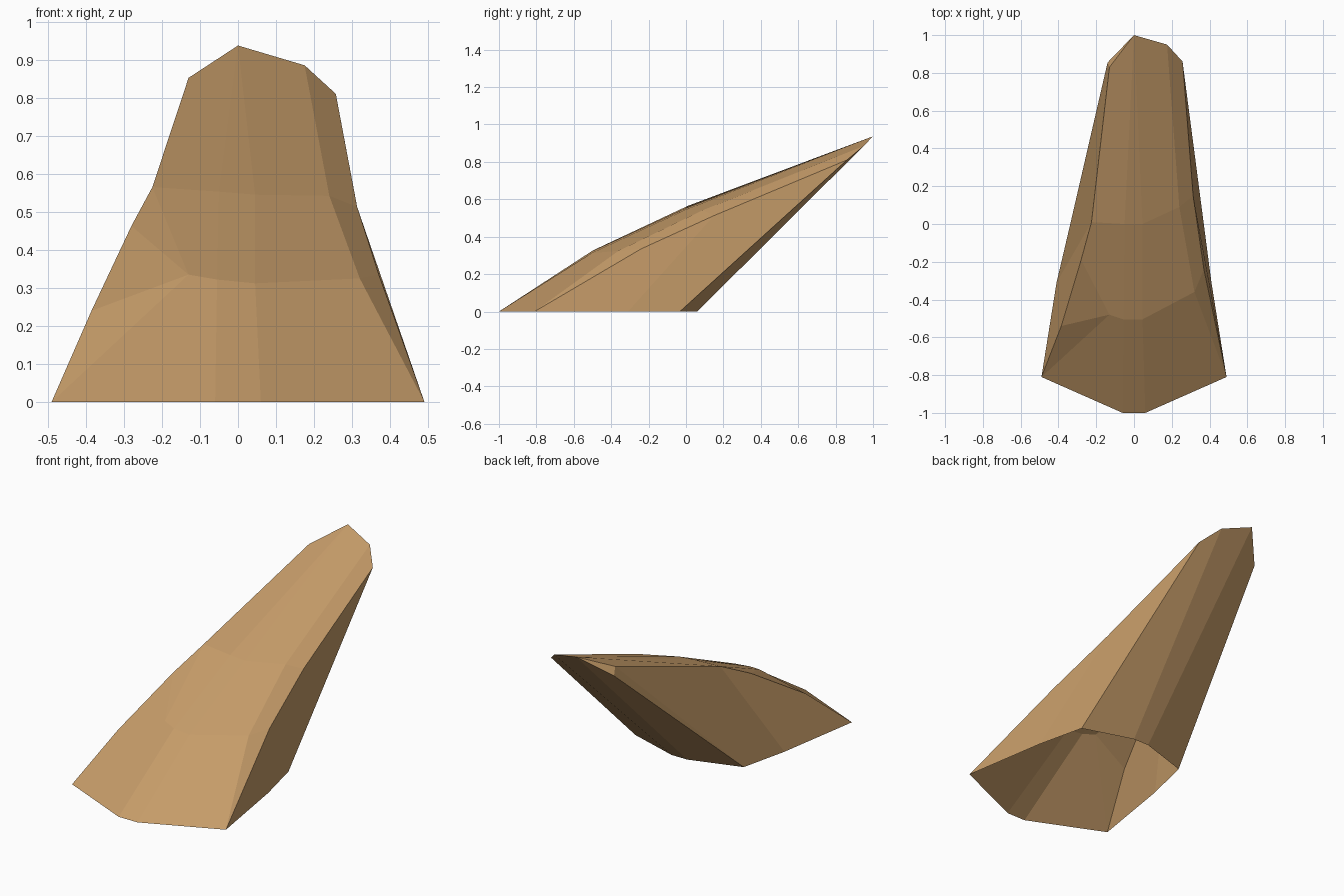
import bpy
import bmesh

if "Cube" in bpy.data.objects:
    bpy.data.objects.remove(bpy.data.objects["Cube"])

# Cross-section rows, listed left to right across the upper side of the rock
left_foot, right_foot = (-.49, -.81, 0), (.49, -.81, 0)
foot_row = [left_foot, left_foot, (-.06, -1, 0), (.06, -1, 0), right_foot, right_foot]
left_low, left_mid, left_high = (-.385, -.54, .24), (-.28, -.19, .463), (-.225, .01, .565)
low_row = [left_low, (-.13, -.48, .335), (-.055, -.505, .322), (.045, -.505, .312),
           (.32, -.36, .325), (.37, -.24, .335)]
low_row_upper = [left_mid] + low_row[1:]
high_row = [left_high, left_high, (-.05, 0, .553), (.045, 0, .545),
            (.24, .09, .542), (.313, .15, .513)]
left_tip, left_tip_under = (-.13, .83, .852), (-.14, .855, .81)
tip, right_shoulder, right_tip = (0, 1, .937), (.175, .95, .885), (.257, .86, .81)
tip_row = [left_tip, left_tip, tip, tip, right_shoulder, right_tip]

# Ground outline behind the feet, mirrored left and right
side_l, rear_l, back_l = (-.41, -.31, 0), (-.345, -.033, 0), (-.05, .06, 0)
side_r, rear_r, back_r = [(-p[0], p[1], p[2]) for p in (side_l, rear_l, back_l)]

bm = bmesh.new()
verts = {}


def face(*points):
    """Add one facet, sharing corners and dropping repeated points."""
    corners = []
    for p in points:
        v = verts.setdefault(p, None) or bm.verts.new(p)
        verts[p] = v
        if v not in corners:
            corners.append(v)
    if len(corners) > 2:
        bm.faces.new(corners)


def strip(lower, upper):
    for i in range(len(lower) - 1):
        face(lower[i], lower[i + 1], upper[i + 1], upper[i])


# Upper side
strip(foot_row, low_row)
face(left_low, low_row[1], left_mid)
strip(low_row_upper, high_row)
strip(high_row, tip_row)

# Left flank
face(side_l, left_foot, left_low, left_mid, left_high)
face(rear_l, side_l, left_high, left_tip)
face(rear_l, left_tip, left_tip_under)
face(left_tip_under, left_tip, tip)

# Right flank
face(right_foot, side_r, high_row[5], low_row[5])
face(side_r, rear_r, right_tip, high_row[5])

# Overhanging underside; the ground opening stays hollow
strip([rear_r, back_r, back_l, rear_l], [right_tip, right_shoulder, tip, left_tip_under])

bmesh.ops.recalc_face_normals(bm, faces=bm.faces[:])
mesh = bpy.data.meshes.new("leaning_rock")
bm.to_mesh(mesh)
bm.free()

stone = bpy.data.materials.new("tan stone")
stone.diffuse_color = (.56, .33, .14, 1)
stone.use_nodes = True
stone.node_tree.nodes["Principled BSDF"].inputs["Base Color"].default_value = stone.diffuse_color
mesh.materials.append(stone)
rock = bpy.data.objects.new("leaning_rock", mesh)
bpy.context.collection.objects.link(rock)
